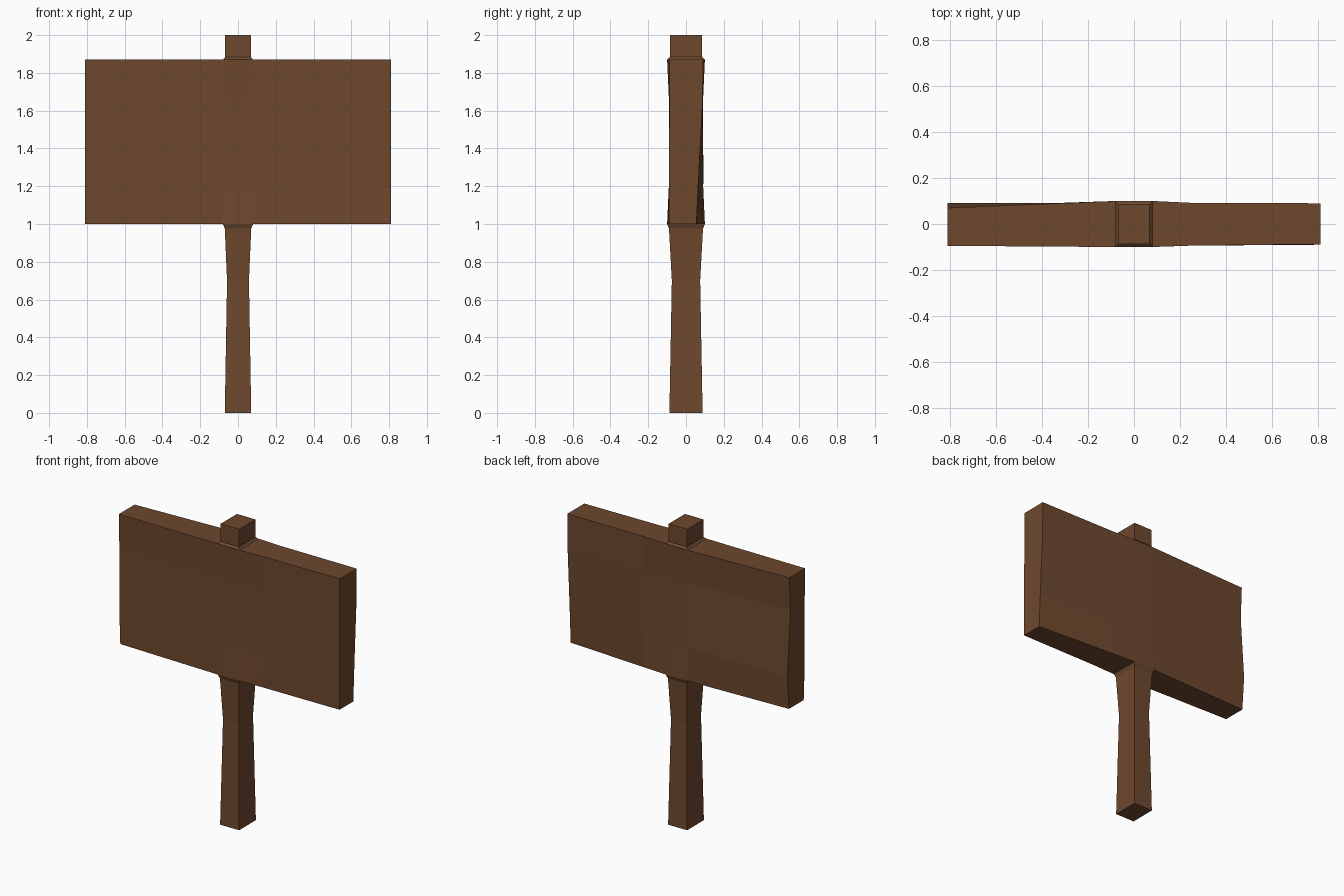
import bpy, bmesh

if "Cube" in bpy.data.objects:
    bpy.data.objects.remove(bpy.data.objects["Cube"])

wood = bpy.data.materials.new("brown wood")
wood.diffuse_color = (0.155, 0.065, 0.027, 1)
wood.use_nodes = True
wood.node_tree.nodes["Principled BSDF"].inputs["Base Color"].default_value = wood.diffuse_color


def finish(bm, name):
    bmesh.ops.recalc_face_normals(bm, faces=bm.faces)
    me = bpy.data.meshes.new(name)
    bm.to_mesh(me)
    bm.free()
    me.materials.append(wood)
    ob = bpy.data.objects.new(name, me)
    bpy.context.collection.objects.link(ob)


def square_loft(name, sections, cap):
    """Loft rectangles (z, half x, half y); cap = index of the closed end."""
    bm = bmesh.new()
    rings = [[bm.verts.new((sx * hx, sy * hy, z))
              for sx, sy in ((-1, -1), (1, -1), (1, 1), (-1, 1))]
             for z, hx, hy in sections]
    for a, b in zip(rings, rings[1:]):
        for i in range(4):
            j = (i + 1) % 4
            bm.faces.new((a[i], a[j], b[j], b[i]))
    bm.faces.new(rings[cap])
    finish(bm, name)


# Post below and above the board, flaring where it meets the board
square_loft("lower_post", [(0, .07, .088), (.7, .058, .075),
                           (.975, .07, .09), (1, .08, .1)], 0)
square_loft("upper_post", [(1.87, .08, .1), (1.883, .068, .086),
                           (2, .068, .086)], -1)

# Board: slightly warped slab, depth given per column at four heights
heights = (1.0, 1.22, 1.65, 1.87)
columns = [  # x, front y, back y
    (-.81, (-.08, -.09, -.09, -.095), (.075, .092, .06, .07)),
    (-.08, (-.1, -.09, -.09, -.1), (.1, .09, .09, .1)),
    (.08, (-.1, -.09, -.09, -.1), (.1, .09, .09, .1)),
    (.25, (-.094, -.09, -.09, -.094), (.09, .09, .09, .092)),
    (.81, (-.09, -.09, -.088, -.088), (.055, .065, .088, .09)),
]
bm = bmesh.new()
front = [[bm.verts.new((x, y, z)) for y, z in zip(f, heights)] for x, f, b in columns]
back = [[bm.verts.new((x, y, z)) for y, z in zip(b, heights)] for x, f, b in columns]
for c in range(len(columns) - 1):
    for g in (front, back):
        for r in range(3):
            bm.faces.new((g[c][r], g[c + 1][r], g[c + 1][r + 1], g[c][r + 1]))
    if c != 1:  # the post fills the middle opening
        for r in (0, 3):
            bm.faces.new((front[c][r], front[c + 1][r], back[c + 1][r], back[c][r]))
for c in (0, -1):
    for r in range(3):
        bm.faces.new((front[c][r], back[c][r], back[c][r + 1], front[c][r + 1]))
finish(bm, "sign_board")
